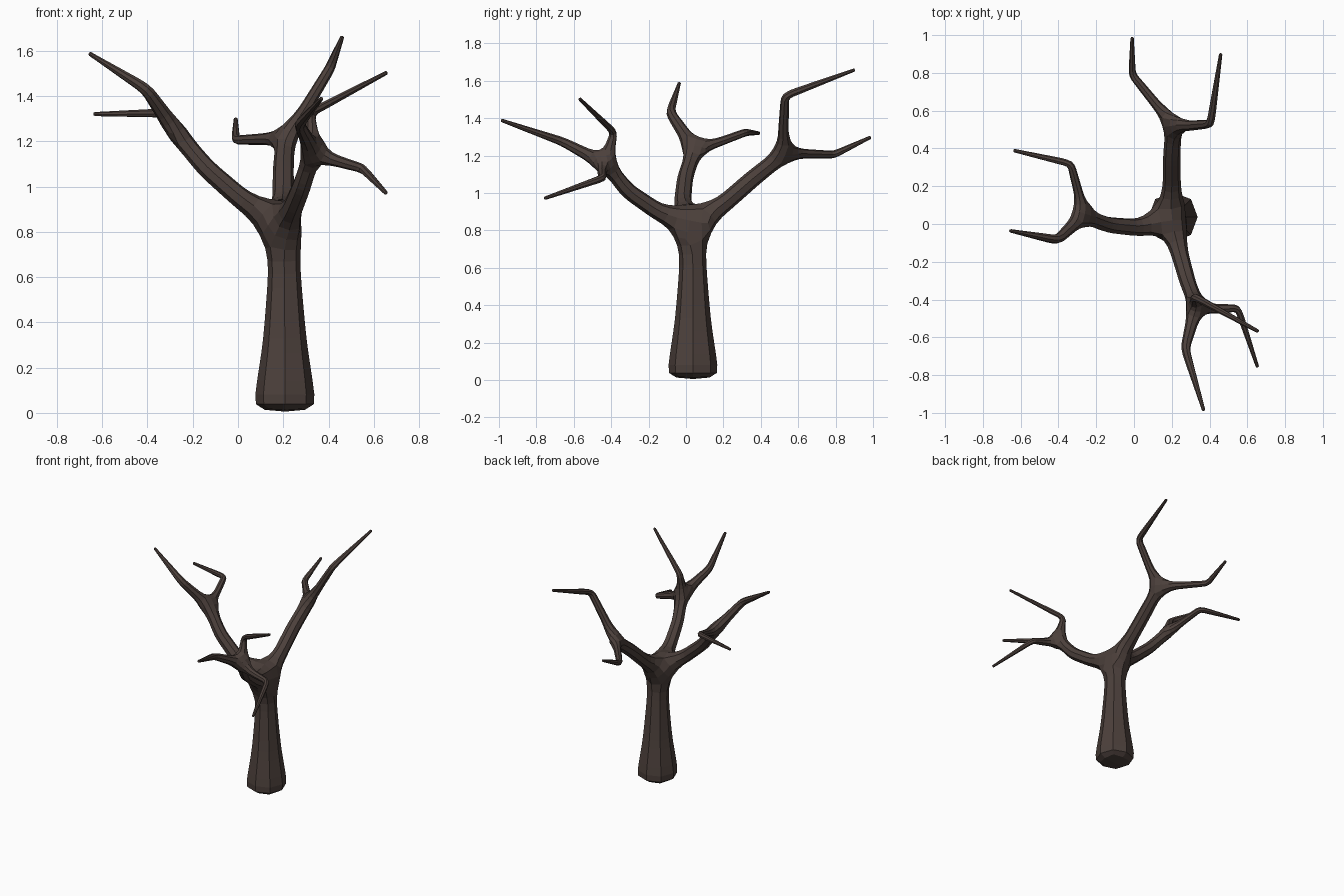
import bpy
from mathutils import Vector

# One bark colour
bark = bpy.data.materials.new("dark_bark")
bark.diffuse_color = (0.072, 0.051, 0.044, 1)

verts, radii, edges = [], [], []


def grow(parent, *nodes):
    """Add a chain of (x, y, z, radius) nodes to the skeleton; return the last index."""
    for x, y, z, r in nodes:
        verts.append(Vector((x, y, z)))
        radii.append(r)
        if parent is not None:
            edges.append((parent, len(verts) - 1))
        parent = len(verts) - 1
    return parent


def twig(parent, *nodes):
    """A chain that ends in a blunt tip (extra node just before the end)."""
    *body, tip = nodes
    last = grow(parent, *body)
    end = Vector(tip[:3])
    near = end + (verts[last] - end).normalized() * 0.03
    grow(last, (*near, tip[3] + 0.001), tip)


# Trunk, flared at the foot
crown = grow(None,
             (0.207, 0.037, 0.0, 0.146), (0.207, 0.037, 0.07, 0.146),
             (0.207, 0.037, 0.32, 0.104), (0.205, 0.037, 0.62, 0.077),
             (0.20, 0.03, 0.83, 0.08))

# Left limb and its two twigs
left = grow(crown, (0.02, -0.02, 0.94, 0.05), (-0.14, -0.005, 1.08, 0.046),
            (-0.27, 0.045, 1.235, 0.042))
twig(left, (-0.295, 0.17, 1.27, 0.026), (-0.335, 0.32, 1.325, 0.022),
     (-0.64, 0.39, 1.32, 0.010))
twig(left, (-0.405, -0.085, 1.43, 0.028), (-0.66, -0.035, 1.59, 0.010))

# Back limb and its two twigs
back = grow(crown, (0.20, 0.20, 0.94, 0.052), (0.20, 0.36, 1.08, 0.05),
            (0.21, 0.53, 1.215, 0.045))
twig(back, (0.12, 0.63, 1.21, 0.028), (-0.01, 0.79, 1.205, 0.022),
     (-0.01, 0.99, 1.30, 0.010))
twig(back, (0.29, 0.52, 1.33, 0.030), (0.405, 0.53, 1.52, 0.025),
     (0.46, 0.905, 1.66, 0.010))

# Front limb and its three twigs
front = grow(crown, (0.24, -0.15, 0.90, 0.05), (0.285, -0.31, 1.01, 0.046),
             (0.33, -0.43, 1.155, 0.042))
twig(front, (0.27, -0.66, 1.275, 0.026), (0.37, -0.99, 1.39, 0.010))
twig(front, (0.32, -0.385, 1.325, 0.022), (0.66, -0.57, 1.505, 0.010))
twig(front, (0.43, -0.45, 1.115, 0.028), (0.55, -0.445, 1.08, 0.022),
     (0.655, -0.76, 0.97, 0.010))

# Skin the skeleton, then round it once to eight sides
mesh = bpy.data.meshes.new("bare_tree")
mesh.from_pydata(verts, edges, [])
tree = bpy.data.objects.new("bare_tree", mesh)
bpy.context.collection.objects.link(tree)
mesh.materials.append(bark)

tree.modifiers.new("skin", 'SKIN')
for i, node in enumerate(mesh.skin_vertices[0].data):
    node.radius = (radii[i], radii[i])
    node.use_root = i == 0
rounding = tree.modifiers.new("rounding", 'SUBSURF')
rounding.levels = rounding.render_levels = 1
